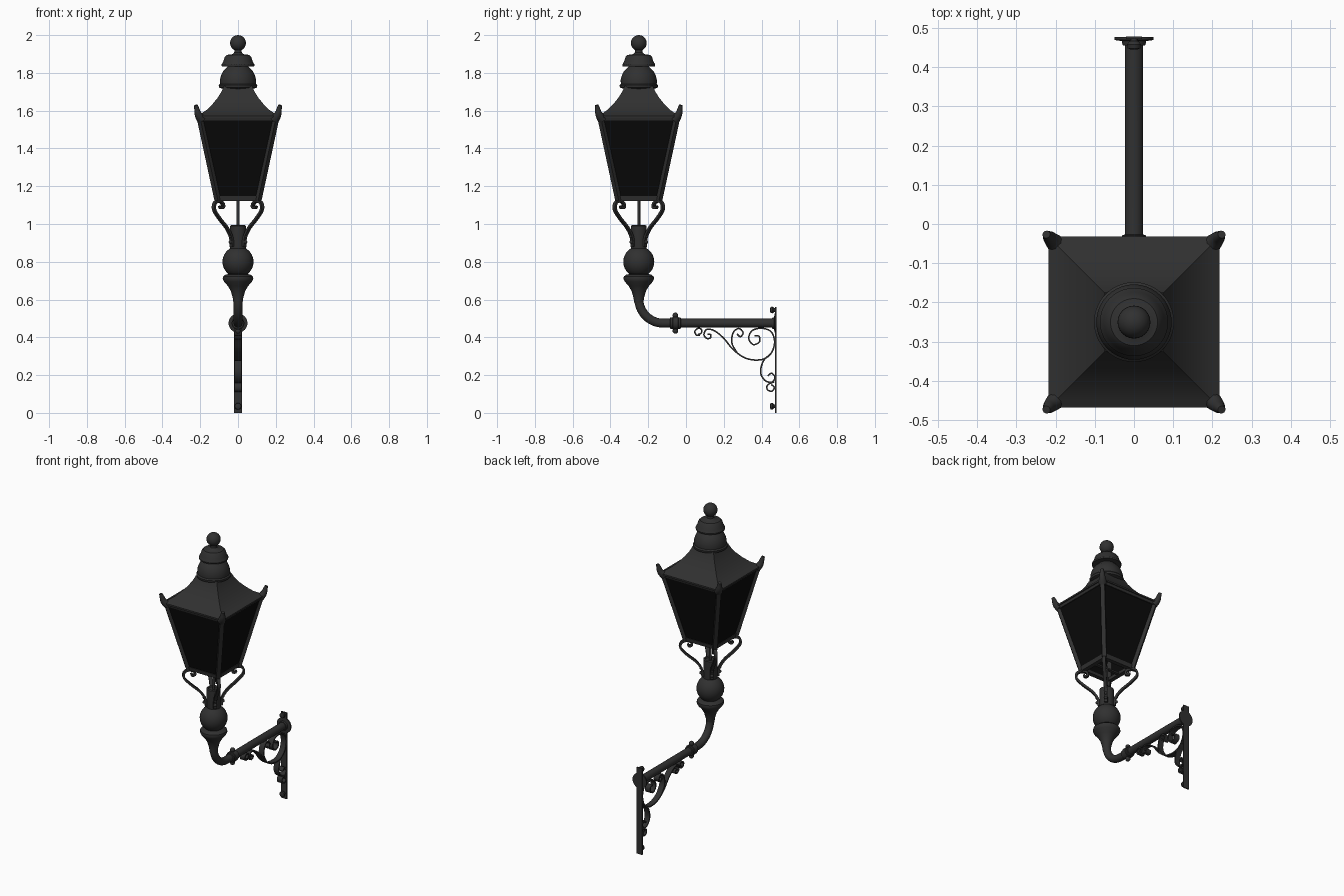
import bpy, bmesh, math
from mathutils import Vector

if "Cube" in bpy.data.objects:
    bpy.data.objects.remove(bpy.data.objects["Cube"])

CY = -0.25   # lantern axis
PIPE_Z = 0.475


def material(name, v):
    m = bpy.data.materials.new(name)
    m.diffuse_color = (v, v, v, 1)
    m.use_nodes = True
    m.node_tree.nodes["Principled BSDF"].inputs["Base Color"].default_value = m.diffuse_color
    return m


METAL = material("dark iron", 0.03)
GLASS = material("black glass", 0.003)


def finish(name, bm, mat=METAL, angle=35):
    bmesh.ops.recalc_face_normals(bm, faces=bm.faces)
    me = bpy.data.meshes.new(name)
    bm.to_mesh(me)
    bm.free()
    me.materials.append(mat)
    ob = bpy.data.objects.new(name, me)
    bpy.context.collection.objects.link(ob)
    bpy.ops.object.select_all(action='DESELECT')
    ob.select_set(True)
    bpy.context.view_layer.objects.active = ob
    bpy.ops.object.shade_smooth_by_angle(angle=math.radians(angle))
    return ob


def skin(name, rings, mat=METAL, caps=True):
    """Join successive closed rings of points with quads."""
    bm = bmesh.new()
    vs = [[bm.verts.new(p) for p in r] for r in rings]
    n = len(vs[0])
    for a, b in zip(vs, vs[1:]):
        for i in range(n):
            bm.faces.new((a[i], a[(i + 1) % n], b[(i + 1) % n], b[i]))
    if caps:
        bm.faces.new(vs[0])
        bm.faces.new(vs[-1])
    return finish(name, bm, mat)


def lathe(name, prof, loc, along_y=False, n=32):
    """Turn (radius, distance) points round the z or y axis."""
    loc = Vector(loc)
    rings = []
    for r, d in prof:
        ring = []
        for i in range(n):
            a = math.tau * i / n
            c, s = r * math.cos(a), r * math.sin(a)
            ring.append(loc + (Vector((c, d, s)) if along_y else Vector((c, s, d))))
        rings.append(ring)
    return skin(name, rings)


def ball(name, r, loc):
    bm = bmesh.new()
    bmesh.ops.create_uvsphere(bm, u_segments=24, v_segments=14, radius=r)
    bmesh.ops.translate(bm, verts=bm.verts, vec=loc)
    return finish(name, bm)


def box(name, lo, hi):
    rings = [[(lo[0], lo[1], z), (hi[0], lo[1], z), (hi[0], hi[1], z), (lo[0], hi[1], z)]
             for z in (lo[2], hi[2])]
    return skin(name, rings)


def spline(pts, k=6):
    """Smooth curve through the points (Catmull-Rom)."""
    p = [Vector(q) for q in pts]
    p = [2 * p[0] - p[1]] + p + [2 * p[-1] - p[-2]]
    out = []
    for a, b, c, d in zip(p, p[1:], p[2:], p[3:]):
        for i in range(k):
            t = i / k
            out.append(0.5 * (2 * b + (c - a) * t + (2 * a - 5 * b + 4 * c - d) * t * t
                              + (3 * b - a - 3 * c + d) * t ** 3))
    return out + [p[-2]]


def sweep(name, path, section, origin=(0, 0), ang=math.pi / 2, taper=1.0):
    """Sweep a section along a path lying in a vertical plane turned by ang."""
    c, s = math.cos(ang), math.sin(ang)
    rings, n = [], len(path)
    for i, p in enumerate(path):
        t = (path[min(i + 1, n - 1)] - path[max(i - 1, 0)]).normalized()
        k = 1 + (taper - 1) * i / (n - 1)
        ring = []
        for a, b in section:
            u, z = p.x - t.y * a * k, p.y + t.x * a * k
            ring.append((origin[0] + u * c - b * k * s, origin[1] + u * s + b * k * c, z))
        rings.append(ring)
    return skin(name, rings)


def rect(t, w):
    return [(-t, -w), (t, -w), (t, w), (-t, w)]


def circle(r, n=20):
    return [(r * math.cos(math.tau * i / n), r * math.sin(math.tau * i / n)) for i in range(n)]


def square(h, z):
    return [(-h, CY - h, z), (h, CY - h, z), (h, CY + h, z), (-h, CY + h, z)]


def frame(name, outer, inner):
    """Square rim from two (half width, z) edge pairs."""
    (a, z0), (b, z1) = outer
    (c, _), (d, _) = inner
    return skin(name, [square(a, z0), square(b, z1), square(d, z1), square(c, z0), square(a, z0)],
                caps=False)


# wall plate, bolts and flange
box("wall_plate", (-0.02, 0.471, 0), (0.02, 0.478, 0.56))
for z in (0.035, 0.545):
    lathe("plate_bolt", [(0.009, 0.445), (0.016, 0.448), (0.018, 0.457), (0.014, 0.464),
                         (0.01, 0.466), (0.01, 0.473)], (0, 0, z), True, 20)
lathe("wall_flange", [(0.028, 0.455), (0.03, 0.46), (0.03, 0.466), (0.05, 0.469), (0.05, 0.477)],
      (0, 0, PIPE_Z), True)

# bent pipe arm
R = 0.13
arc = [Vector((CY + R - R * math.cos(a), PIPE_Z + R - R * math.sin(a)))
       for a in (math.pi / 2 * i / 14 for i in range(15))]
sweep("arm_pipe", [Vector((CY, 0.64))] + arc + [Vector((0.472, PIPE_Z))], circle(0.0235, 28))

# pipe coupling with bolts
lathe("coupling", [(0.024, -0.085), (0.03, -0.083), (0.03, -0.072), (0.034, -0.07), (0.034, -0.042),
                   (0.03, -0.04), (0.03, -0.029), (0.024, -0.027)], (0, 0, PIPE_Z), True)
for s in (-1, 1):
    ball("coupling_bolt", 0.015, (0, -0.056, PIPE_Z + s * 0.041))

# flat scrollwork under the arm
scrolls = [
    [(0.065, 0.415), (0.08, 0.422), (0.083, 0.44), (0.065, 0.448), (0.047, 0.432), (0.055, 0.412),
     (0.075, 0.41)],
    [(0.115, 0.415), (0.13, 0.415), (0.13, 0.398), (0.11, 0.394), (0.095, 0.415), (0.11, 0.442),
     (0.15, 0.435), (0.20, 0.395), (0.25, 0.335), (0.32, 0.288), (0.40, 0.282), (0.45, 0.315),
     (0.469, 0.375), (0.45, 0.43), (0.40, 0.448), (0.35, 0.435), (0.332, 0.395), (0.355, 0.362),
     (0.388, 0.375), (0.387, 0.405), (0.362, 0.408)],
    [(0.27, 0.318), (0.243, 0.37), (0.25, 0.425), (0.28, 0.447), (0.302, 0.425), (0.288, 0.403),
     (0.27, 0.418)],
    [(0.452, 0.315), (0.41, 0.275), (0.395, 0.215), (0.418, 0.172), (0.455, 0.163), (0.471, 0.188),
     (0.453, 0.21), (0.433, 0.195)],
    [(0.468, 0.165), (0.45, 0.158), (0.43, 0.145), (0.432, 0.122), (0.455, 0.115), (0.468, 0.135),
     (0.452, 0.15)],
]
for pts in scrolls:
    sweep("arm_scroll", spline(pts), rect(0.004, 0.018))

# turned post with collar and ball
sphere = [(0.082 * math.cos(a), 0.80 + 0.082 * math.sin(a))
          for a in (math.radians(-58 + 118 * i / 14) for i in range(15))]
lathe("post", [(0.0235, 0.58), (0.028, 0.61), (0.038, 0.645), (0.054, 0.672), (0.074, 0.695),
               (0.081, 0.71), (0.079, 0.722), (0.066, 0.732), (0.05, 0.735)] + sphere +
      [(0.042, 0.88), (0.042, 0.99), (0.034, 0.995), (0.03, 0.985)], (0, CY, 0), n=36)
lathe("gas_rod", [(0.008, 0.98), (0.008, 1.15)], (0, CY, 0), n=12)

# four diagonal scroll brackets and their rivets, corner bars and horns
bracket = spline([(0.046, 0.88), (0.052, 0.93), (0.085, 0.98), (0.14, 1.03), (0.178, 1.075),
                  (0.174, 1.11), (0.145, 1.121), (0.117, 1.11), (0.112, 1.09), (0.128, 1.085),
                  (0.134, 1.096)])
horn = spline([(0.275, 1.555), (0.292, 1.572), (0.303, 1.59), (0.309, 1.61), (0.316, 1.629)], 3)
for i in range(4):
    a = math.pi / 4 + i * math.pi / 2
    sweep("lantern_bracket", bracket, rect(0.0065, 0.010), (0, CY), a)
    sweep("corner_bar", [Vector((0.152, 1.125)), Vector((0.288, 1.57))], rect(0.011, 0.013), (0, CY), a)
    sweep("corner_horn", horn, circle(0.025, 12), (0, CY), a, 0.4)
    for z in (0.905, 0.935):
        ball("bracket_rivet", 0.01, (0.056 * math.cos(a), CY + 0.056 * math.sin(a), z))

# lantern frame and glass
frame("bottom_frame", [(0.112, 1.122), (0.117, 1.147)], [(0.085, 0), (0.09, 0)])
frame("top_frame", [(0.207, 1.548), (0.215, 1.572)], [(0.185, 0), (0.185, 0)])
box("burner_bar", (-0.1, CY - 0.01, 1.126), (0.1, CY + 0.01, 1.136))
skin("glass", [square(0.11, 1.135), square(0.204, 1.56)], GLASS, caps=False)

# concave square roof
skin("roof", [square(h, z) for h, z in ((0.218, 1.563), (0.218, 1.573), (0.195, 1.584),
     (0.165, 1.605), (0.135, 1.635), (0.108, 1.668), (0.088, 1.70), (0.075, 1.73))])

# vent caps and ball finial
lathe("vent_caps", [(0.07, 1.712), (0.1, 1.722), (0.102, 1.735), (0.095, 1.742), (0.096, 1.763),
                    (0.09, 1.785), (0.08, 1.807), (0.062, 1.825), (0.055, 1.833), (0.086, 1.835),
                    (0.087, 1.844), (0.077, 1.862), (0.07, 1.885), (0.06, 1.895), (0.03, 1.899),
                    (0.02, 1.908), (0.018, 1.93)], (0, CY, 0), n=40)
ball("finial_ball", 0.042, (0, CY, 1.958))
